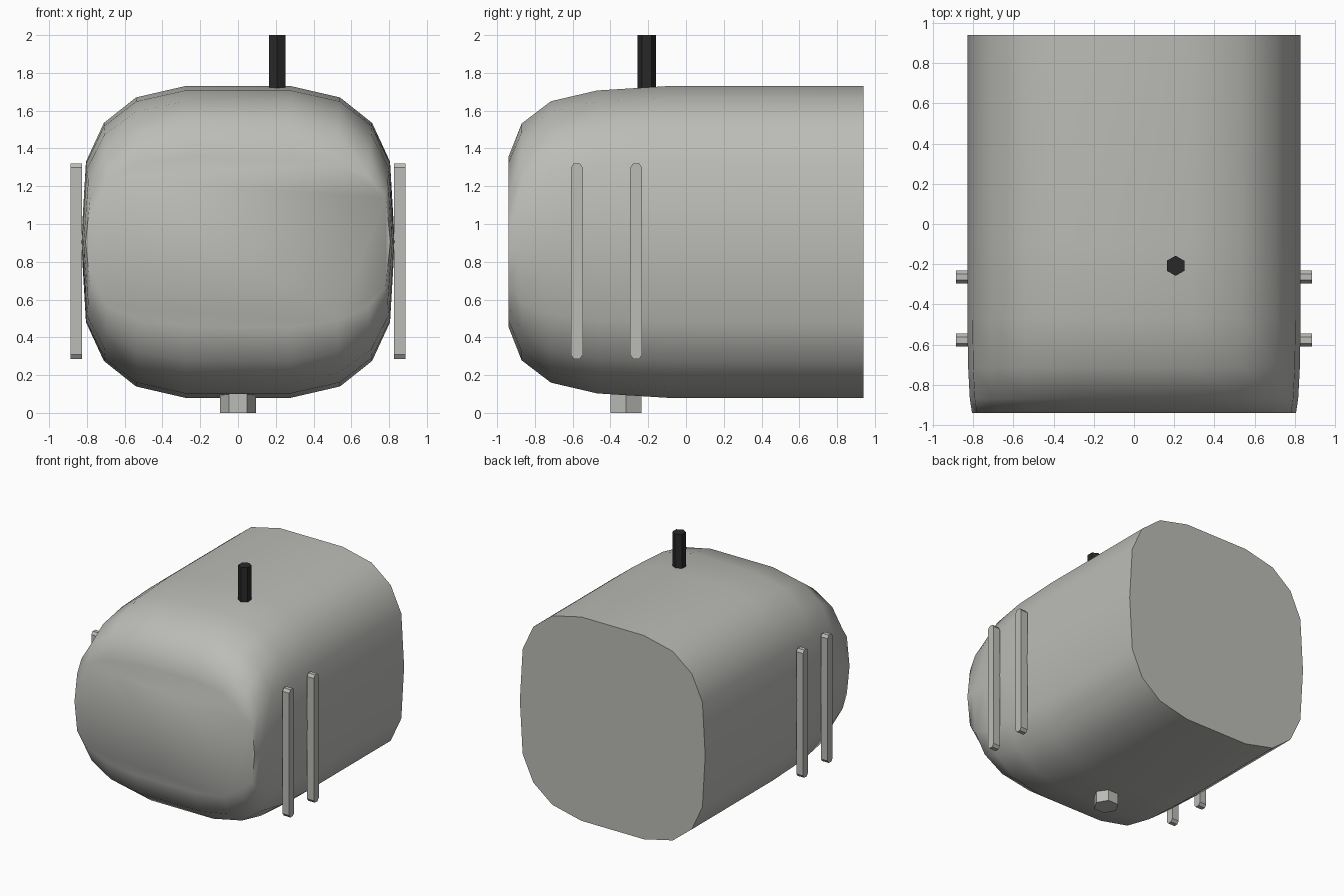
import bpy, bmesh, math

if "Cube" in bpy.data.objects:
    bpy.data.objects.remove(bpy.data.objects["Cube"])


def material(name, rgb):
    m = bpy.data.materials.new(name)
    m.diffuse_color = (*rgb, 1)
    m.use_nodes = True
    m.node_tree.nodes["Principled BSDF"].inputs["Base Color"].default_value = m.diffuse_color
    return m


GREY = material("warm_grey", (0.5, 0.5, 0.475))
BLACK = material("soft_black", (0.022, 0.022, 0.022))


def loft(name, rings, mat):
    """Skin a list of matching closed rings and cap both ends."""
    bm = bmesh.new()
    loops = [[bm.verts.new(p) for p in ring] for ring in rings]
    n = len(loops[0])
    for a, b in zip(loops, loops[1:]):
        for i in range(n):
            j = (i + 1) % n
            bm.faces.new((a[i], a[j], b[j], b[i]))
    bm.faces.new(loops[0])
    bm.faces.new(loops[-1])
    bmesh.ops.recalc_face_normals(bm, faces=bm.faces)
    mesh = bpy.data.meshes.new(name)
    bm.to_mesh(mesh)
    bm.free()
    ob = bpy.data.objects.new(name, mesh)
    bpy.context.collection.objects.link(ob)
    mesh.materials.append(mat)
    return ob


# Body: rounded cross-section, flattened step by step towards the nose
quarter = [(0.28, 0.825), (0.54, 0.765), (0.71, 0.63), (0.805, 0.425)]
half = quarter + [(0.83, 0)] + [(x, -z) for x, z in reversed(quarter)]
section = half + [(-x, -z) for x, z in half]
stations = [(0.94, 1, 1), (-0.10, 1, 1), (-0.47, 1, 0.972), (-0.715, 0.995, 0.903),
            (-0.87, 0.985, 0.76), (-0.94, 0.972, 0.545)]
body = loft("body", [[(x * sx, y, 0.905 + z * sz) for x, z in section]
                     for y, sx, sz in stations], GREY)
bpy.context.view_layer.objects.active = body
body.select_set(True)
bpy.ops.object.shade_smooth_by_angle(angle=math.radians(48))

# Side strips with chamfered ends, two on each side
strip = [(0.032, 0.495), (0.016, 0.517), (-0.016, 0.517), (-0.032, 0.495)]
strip += [(-y, -z) for y, z in strip]
for side, label in ((1, "right"), (-1, "left")):
    for k, yc in enumerate((-0.578, -0.264)):
        loft(f"{label}_strip_{k + 1}",
             [[(side * x, yc + y, 0.803 + z) for y, z in strip] for x in (0.826, 0.886)], GREY)


def hex_prism(name, x, y, r, z0, z1, turn, mat):
    ang = [math.radians(60 * i + turn) for i in range(6)]
    return loft(name, [[(x + r * math.cos(a), y + r * math.sin(a), z) for a in ang]
                       for z in (z0, z1)], mat)


# Foot stud below and antenna on top
hex_prism("foot_stud", 0, -0.318, 0.094, 0, 0.11, 0, GREY)
hex_prism("antenna", 0.207, -0.208, 0.05, 1.715, 2.0, 30, BLACK)
